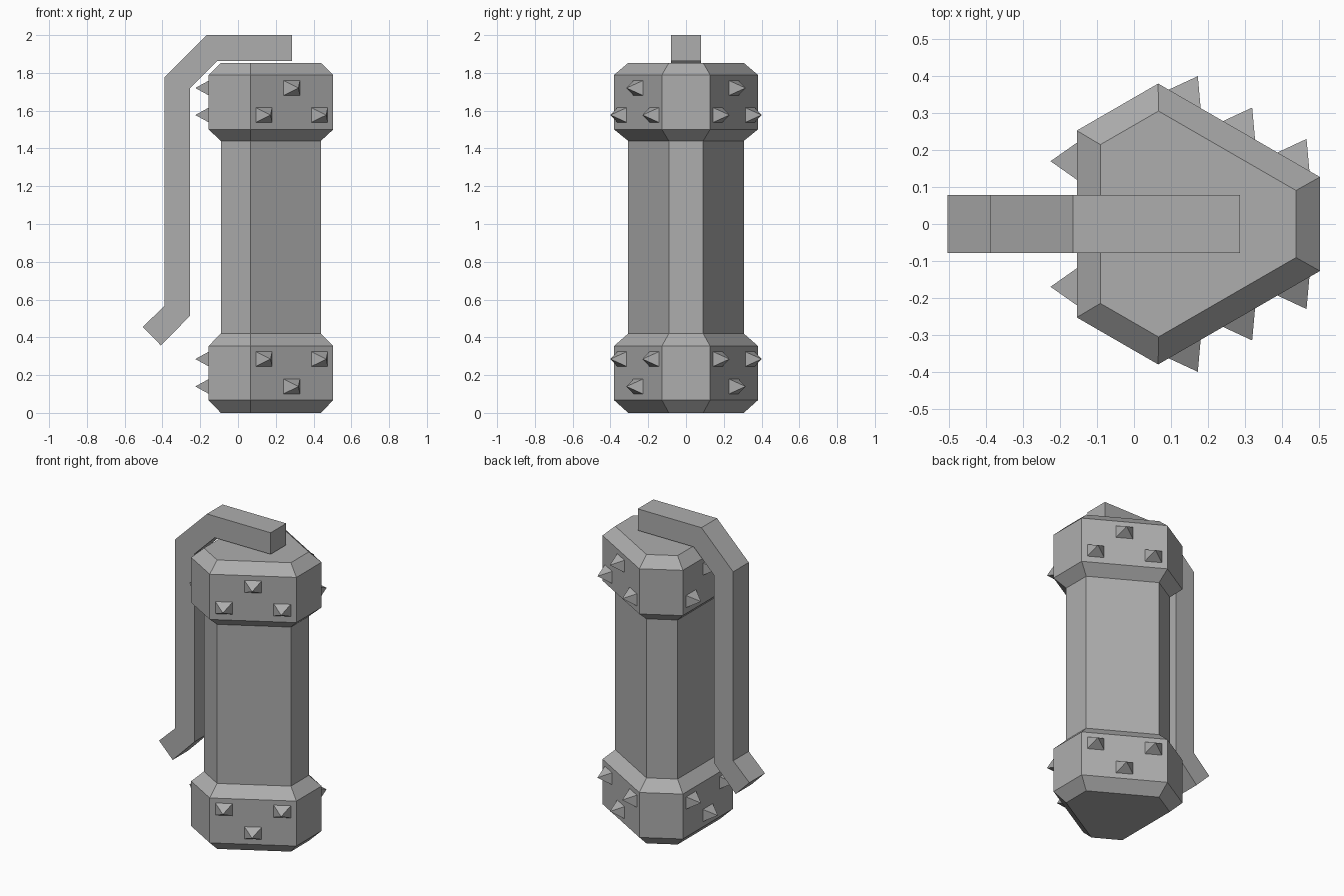
import bpy
import bmesh
from math import cos, sin, pi
from mathutils import Matrix, Vector

cube = bpy.data.objects.get("Cube")
if cube:
    bpy.data.objects.remove(cube, do_unlink=True)

grey = bpy.data.materials.new("plain grey")
grey.use_nodes = True
colour = (0.42, 0.42, 0.42, 1)
grey.diffuse_color = colour
grey.node_tree.nodes["Principled BSDF"].inputs["Base Color"].default_value = colour

AXIS_X = 0.138      # centre of the three-sided section
OUTER = (0.293, 0.253)   # long face distance, half width
INNER = (0.229, 0.215)


def finish(name, bm):
    bmesh.ops.recalc_face_normals(bm, faces=bm.faces)
    mesh = bpy.data.meshes.new(name)
    bm.to_mesh(mesh)
    bm.free()
    mesh.materials.append(grey)
    obj = bpy.data.objects.new(name, mesh)
    bpy.context.collection.objects.link(obj)
    return obj


def face_matrix(i):
    """Turn local +x to face along the normal of long face i."""
    return Matrix.Translation((AXIS_X, 0, 0)) @ Matrix.Rotation(pi / 3 + i * 2 * pi / 3, 4, "Z")


def section(size, z):
    """Triangle with clipped corners, as six points."""
    distance, half = size
    return [face_matrix(i) @ Vector((distance, s * half, z)) for i in range(3) for s in (-1, 1)]


def loft(name, rings):
    bm = bmesh.new()
    loops = [[bm.verts.new(p) for p in section(size, z)] for size, z in rings]
    for low, high in zip(loops, loops[1:]):
        for k in range(6):
            n = (k + 1) % 6
            bm.faces.new((low[k], low[n], high[n], high[k]))
    bm.faces.new(loops[0][::-1])
    bm.faces.new(loops[-1])
    return finish(name, bm)


def spikes(name, single_z, pair_z):
    """Three square pyramids on every long face."""
    bm = bmesh.new()
    for i in range(3):
        for y, z in ((0, single_z), (-0.17, pair_z), (0.17, pair_z)):
            m = face_matrix(i) @ Matrix.Translation((OUTER[0], y, z))
            base = [bm.verts.new(m @ Vector((0, a * 0.05, b * 0.039)))
                    for a, b in ((-1, -1), (1, -1), (1, 1), (-1, 1))]
            tip = bm.verts.new(m @ Vector((0.071, 0, 0)))
            bm.faces.new(base[::-1])
            for k in range(4):
                bm.faces.new((base[k], base[(k + 1) % 4], tip))
    return finish(name, bm)


# Shaft and its two bevelled end caps
loft("shaft", [(INNER, 0.42), (INNER, 1.44)])
loft("lower_cap", [(INNER, 0), (OUTER, 0.067), (OUTER, 0.355), (INNER, 0.42)])
loft("upper_cap", [(INNER, 1.44), (OUTER, 1.50), (OUTER, 1.79), (INNER, 1.853)])

# Studs
spikes("lower_spikes", 0.14, 0.285)
spikes("upper_spikes", 1.72, 1.577)

# Bent lever: a side profile extruded across y
profile = [(0.287, 2.0), (-0.165, 2.0), (-0.39, 1.777), (-0.39, 0.565), (-0.505, 0.455),
           (-0.408, 0.357), (-0.253, 0.515), (-0.253, 1.72), (-0.11, 1.862), (0.287, 1.862)]
bm = bmesh.new()
sides = [[bm.verts.new((x, y, z)) for x, z in profile] for y in (-0.079, 0.079)]
# Quads between the outer and inner edges of each side keep the bends clean
for side in sides:
    for k in range(4):
        bm.faces.new((side[k], side[k + 1], side[8 - k], side[9 - k]))
for k in range(10):
    n = (k + 1) % 10
    bm.faces.new((sides[0][k], sides[0][n], sides[1][n], sides[1][k]))
lever = finish("lever", bm)
